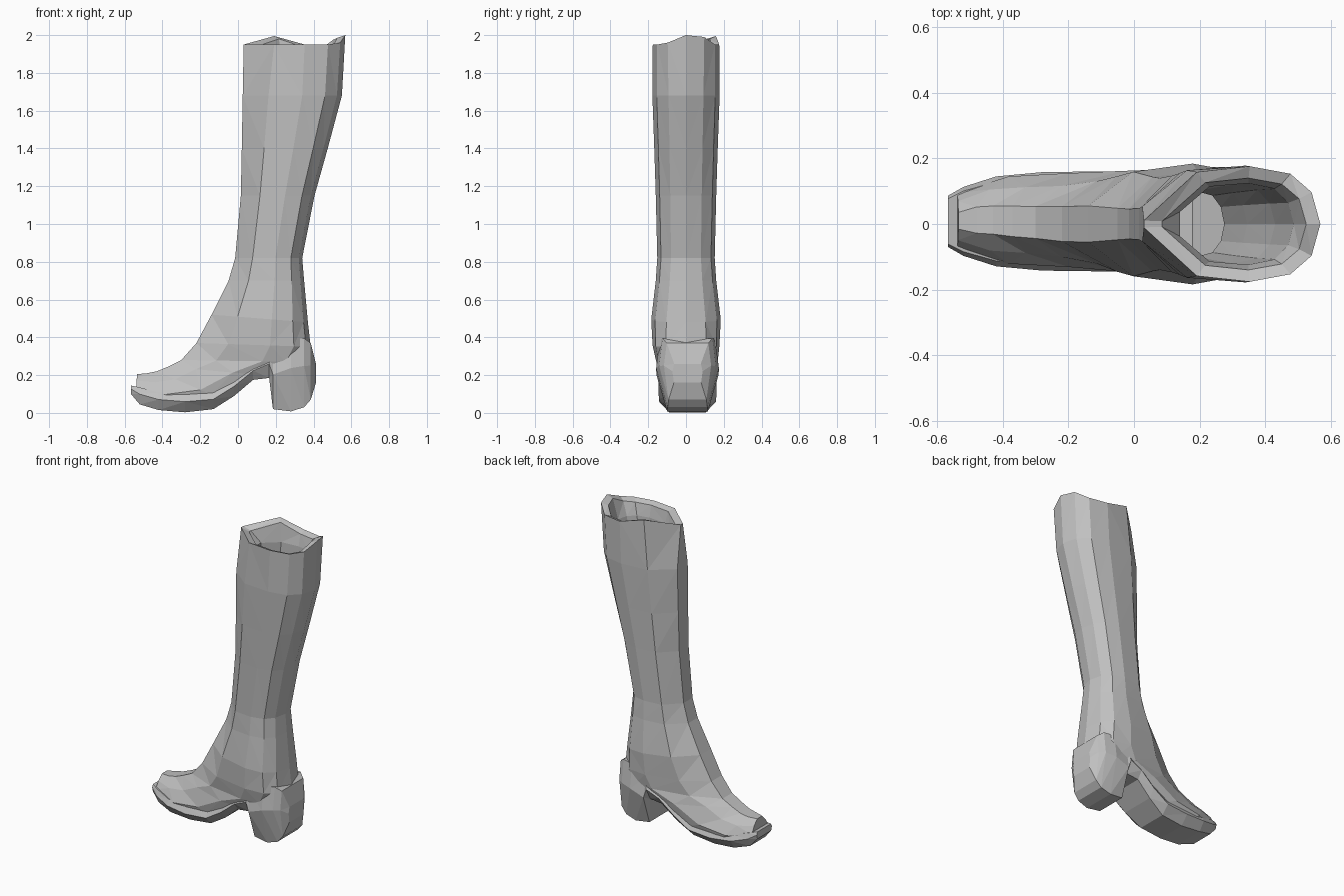
import bpy
import bmesh

old = bpy.data.objects.get("Cube")
if old:
    bpy.data.objects.remove(old, do_unlink=True)

grey = bpy.data.materials.new("boot grey")
grey.use_nodes = True
grey.diffuse_color = (0.53, 0.53, 0.53, 1)
grey.node_tree.nodes["Principled BSDF"].inputs["Base Color"].default_value = (0.53, 0.53, 0.53, 1)


def loft(name, rings):
    """Skin a list of equal closed rings and cap both ends."""
    bm = bmesh.new()
    loops = [[bm.verts.new(p) for p in ring] for ring in rings]
    n = len(loops[0])
    for a, b in zip(loops, loops[1:]):
        for i in range(n):
            j = (i + 1) % n
            bm.faces.new((a[i], a[j], b[j], b[i]))
    bm.faces.new(loops[0][::-1])
    bm.faces.new(loops[-1])
    bmesh.ops.triangulate(bm, faces=bm.faces[:])
    bmesh.ops.recalc_face_normals(bm, faces=bm.faces[:])
    mesh = bpy.data.meshes.new(name)
    bm.to_mesh(mesh)
    bm.free()
    mesh.materials.append(grey)
    obj = bpy.data.objects.new(name, mesh)
    bpy.context.collection.objects.link(obj)
    return obj


# Half outlines (distance from front to back, width) for rim, leg and foot
RIM = [(0, .06), (.3, .9), (.6, 1), (.83, .87), (.95, .55), (1, 0)]
LEG = [(0, .3), (.26, .92), (.6, 1), (.83, .87), (.95, .52), (1, 0)]
FOOT = [(0, .3), (.3, .7), (.7, 1), (.88, .95), (.97, .7), (1, 0)]


def section(xf, zf, xb, zb, width, blend=0, yc=0, lift=0, start=LEG):
    """Ring between a front point and a back point, blended towards the foot outline."""
    half = []
    for (u0, w0), (u1, w1) in zip(start, FOOT):
        u = u0 + (u1 - u0) * blend
        w = w0 + (w1 - w0) * blend
        half.append((xf + (xb - xf) * u, w * width, zf + (zb - zf) * u))
    ring = [(x, yc + w, z) for x, w, z in half]
    ring += [(x, yc - w, z) for x, w, z in half[-2::-1]]
    # Wavy rim: raised at the back and at one front corner
    for i, amount in ((1, .9), (4, .8), (5, 1), (6, .2)):
        x, y, z = ring[i]
        ring[i] = (x, y, z + lift * amount)
    return ring


# Upper: deep lining, rim, leg, ankle, instep and toe
upper = [
    section(.0, .32, .3, .32, .1),
    section(.01, .55, .29, .55, .115),
    section(.06, .82, .275, .82, .1),
    section(.085, 1.15, .345, 1.15, .11),
    section(.11, 1.5, .43, 1.5, .12),
    section(.14, 1.86, .487, 1.86, .124),
    section(.085, 1.935, .525, 1.935, .14, lift=.05, start=RIM),
    section(.03, 1.95, .568, 1.95, .176, lift=.05, start=RIM),
    section(.025, 1.68, .55, 1.68, .178),
    section(.02, 1.4, .475, 1.4, .168),
    section(.015, 1.15, .405, 1.15, .16),
    section(-.015, .82, .34, .82, .152),
    section(-.05, .7, .35, .7, .16, .1),
    section(-.14, .52, .37, .48, .184, .25),
    section(-.22, .37, .385, .35, .177, .45),
    section(-.3, .28, .34, .27, .163, .7, .005),
    section(-.37, .245, .12, .2, .154, 1, .008),
    section(-.43, .22, -.1, .08, .143, 1, .012),
    section(-.48, .21, -.34, .05, .133, 1, .012),
    section(-.535, .205, -.54, .09, .085, 1, .01),
]
loft("boot_upper", upper)

# Sole and heel: x, bottom, top, half width, bottom width share
SOLE = [
    (-.567, .10, .145, .078, .9),
    (-.52, .045, .135, .105, .75),
    (-.42, .015, .108, .137, .72),
    (-.28, .003, .097, .15, .65),
    (-.13, .02, .107, .152, .65),
    (-.02, .09, .175, .153, .74),
    (.08, .175, .255, .159, .78),
    (.165, .185, .31, .164, .75),
    (.185, .02, .325, .165, .62),
    (.28, .008, .39, .166, .65),
    (.35, .03, .395, .15, .7),
    (.385, .07, .37, .125, .8),
    (.413, .16, .26, .08, .9),
]


def sole_section(x, low, high, width, share):
    mid = low + (high - low) * .6
    half = [(share * width, low), (width, mid), (width * .88, high)]
    return ([(x, .008 + w, z) for w, z in half]
            + [(x, .008 - w, z) for w, z in reversed(half)])


loft("sole_and_heel", [sole_section(*row) for row in SOLE])
